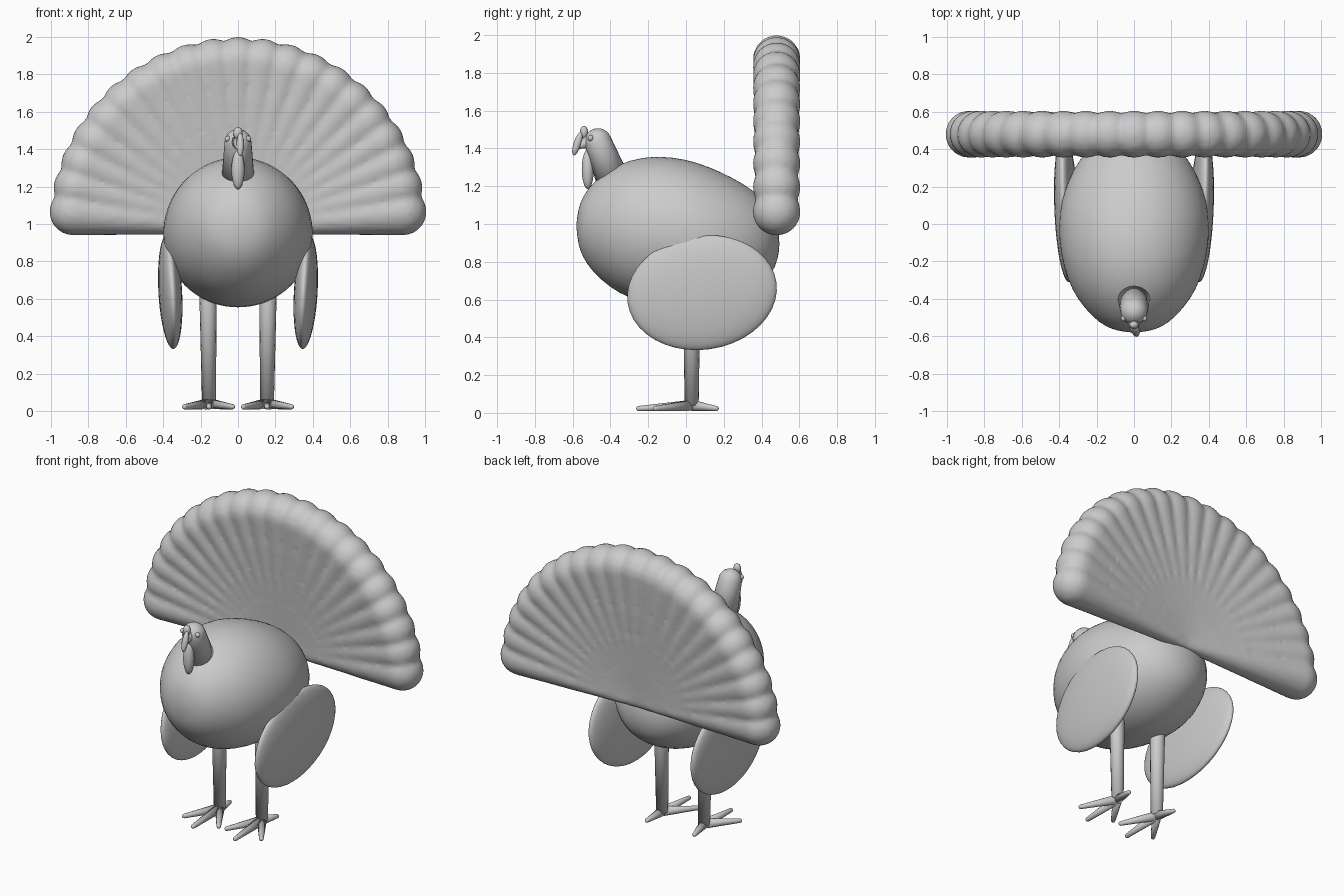
import bpy, bmesh, math
from mathutils import Vector, Matrix

if "Cube" in bpy.data.objects:
    bpy.data.objects.remove(bpy.data.objects["Cube"])


def make_object(name, bm):
    bmesh.ops.recalc_face_normals(bm, faces=bm.faces)
    mesh = bpy.data.meshes.new(name)
    bm.to_mesh(mesh)
    bm.free()
    for p in mesh.polygons:
        p.use_smooth = True
    ob = bpy.data.objects.new(name, mesh)
    bpy.context.collection.objects.link(ob)
    return ob


def skin_rings(bm, rings):
    # Bridge successive rings of equal size and cap both ends
    loops = [[bm.verts.new(p) for p in ring] for ring in rings]
    n = len(loops[0])
    for a, b in zip(loops, loops[1:]):
        for i in range(n):
            j = (i + 1) % n
            bm.faces.new((a[i], a[j], b[j], b[i]))
    bm.faces.new(loops[0][::-1])
    bm.faces.new(loops[-1])


def taper(bm, a, b, ra, rb, n=16):
    # Tapered limb from a to b with a rounded far end
    a, b = Vector(a), Vector(b)
    d = (b - a).normalized()
    u = d.orthogonal().normalized()
    v = d.cross(u)
    stations = [(a, ra)]
    for k in range(7):
        t = math.radians(k * 14.5)
        stations.append((b + d * rb * math.sin(t), rb * math.cos(t)))
    skin_rings(bm, [[c + (u * math.cos(2 * math.pi * i / n) + v * math.sin(2 * math.pi * i / n)) * r
                     for i in range(n)] for c, r in stations])


def ellipsoid(bm, centre, radii, tilt=Matrix(), segs=32):
    bmesh.ops.create_uvsphere(bm, u_segments=segs, v_segments=segs // 2, radius=1,
                              matrix=Matrix.Translation(centre) @ tilt @ Matrix.Diagonal((*radii, 1)))


# Egg-shaped body: y, top z, bottom z, half width
profile = [(-.58, 1.01, .97, .02), (-.57, 1.08, .89, .09), (-.55, 1.14, .83, .15),
           (-.50, 1.215, .75, .22), (-.40, 1.295, .66, .305), (-.30, 1.34, .605, .355),
           (-.16, 1.365, .565, .395), (0, 1.345, .55, .405), (.12, 1.305, .555, .39),
           (.24, 1.25, .585, .35), (.35, 1.185, .64, .29), (.43, 1.11, .705, .215),
           (.475, 1.03, .77, .13), (.495, .93, .86, .04)]
bm = bmesh.new()
skin_rings(bm, [[(w * math.cos(2 * math.pi * i / 40), y,
                  (t + b) / 2 + (t - b) / 2 * math.sin(2 * math.pi * i / 40))
                 for i in range(40)] for y, t, b, w in profile])
body = make_object("body", bm)
sub = body.modifiers.new("smooth", 'SUBSURF')
sub.levels = sub.render_levels = 1

# Tail fan of cone feathers fused together
bm = bmesh.new()
count = 21
for i in range(count):
    a = math.radians(5.5 + 169 * i / (count - 1))
    taper(bm, (0, .48, .98),
          (.885 * math.cos(a), .48, .98 + .893 * math.sin(a)), .035, .127, 24)
tail = make_object("tail_fan", bm)
rm = tail.modifiers.new("fuse", 'REMESH')
rm.mode = 'VOXEL'
rm.voxel_size = .018
rm.use_smooth_shade = True
sm = tail.modifiers.new("soften", 'SMOOTH')
sm.iterations = 3

# Wings, legs and feet on both sides
for s, side in ((1, "right"), (-1, "left")):
    bm = bmesh.new()
    tilt = (Matrix.Rotation(-s * math.radians(2), 4, 'Z') @ Matrix.Rotation(s * math.radians(3), 4, 'Y')
            @ Matrix.Rotation(math.radians(8), 4, 'X'))
    ellipsoid(bm, (s * .362, .085, .637), (.062, .398, .303), tilt, 40)
    make_object(side + "_wing", bm)

    bm = bmesh.new()
    taper(bm, (s * .155, .03, .04), (s * .16, .03, .60), .037, .046)
    make_object(side + "_leg", bm)

    bm = bmesh.new()
    for dx, y in ((0, -.25), (-.125, -.16), (.13, -.16), (.02, .16)):
        taper(bm, (s * .155, .03, .04), (s * (.155 + dx), y, .023), .03, .014, 12)
    make_object(side + "_foot", bm)

# Neck and head
bm = bmesh.new()
taper(bm, (0, -.39, 1.24), (0, -.466, 1.435), .088, .072, 24)
make_object("neck_head", bm)

# Beak, snood and wattle
bm = bmesh.new()
taper(bm, (0, -.51, 1.44), (0, -.575, 1.41), .04, .014)
make_object("beak", bm)
bm = bmesh.new()
ellipsoid(bm, (0, -.54, 1.485), (.025, .022, .034), segs=16)
ellipsoid(bm, (.012, -.575, 1.425), (.02, .02, .066), Matrix.Rotation(math.radians(-18), 4, 'X'), 16)
make_object("snood", bm)
bm = bmesh.new()
ellipsoid(bm, (0, -.52, 1.29), (.035, .032, .105), segs=20)
make_object("wattle", bm)

# Eyes
for s, side in ((1, "right"), (-1, "left")):
    bm = bmesh.new()
    ellipsoid(bm, (s * .055, -.505, 1.455), (.016, .016, .016), segs=12)
    make_object(side + "_eye", bm)
